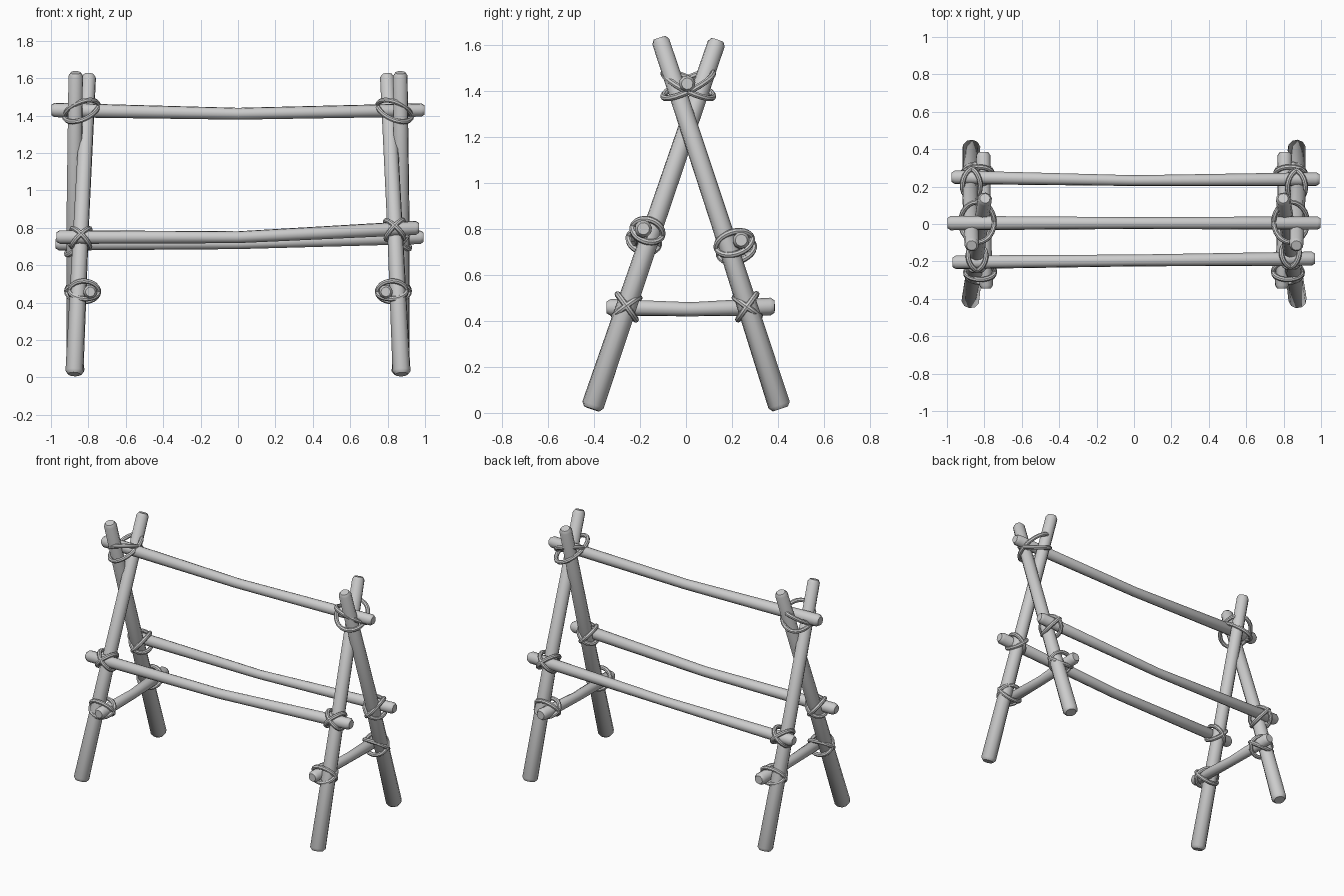
import bpy, bmesh, math
from mathutils import Vector
from mathutils.geometry import intersect_line_line

if "Cube" in bpy.data.objects:
    bpy.data.objects.remove(bpy.data.objects["Cube"])

ROPE = 0.0135


def finish(name, bm):
    bmesh.ops.recalc_face_normals(bm, faces=bm.faces)
    me = bpy.data.meshes.new(name)
    bm.to_mesh(me)
    bm.free()
    ob = bpy.data.objects.new(name, me)
    bpy.context.collection.objects.link(ob)
    bpy.ops.object.select_all(action='DESELECT')
    ob.select_set(True)
    bpy.context.view_layer.objects.active = ob
    bpy.ops.object.shade_smooth_by_angle(angle=math.radians(40))
    return ob


def bridge(bm, a, b):
    n = len(a)
    for i in range(n):
        j = (i + 1) % n
        bm.faces.new((a[i], a[j], b[j], b[i]))


def pole(name, pts, radii, sides=10):
    """Tapered pole through three points with chamfered ends."""
    p = [Vector(q) for q in pts]
    axis = (p[-1] - p[0]).normalized()
    u = axis.orthogonal().normalized()
    v = axis.cross(u)
    c = 0.018
    rings = [(p[0], radii[0] * 0.7), (p[0] + axis * c, radii[0]), (p[1], radii[1]),
             (p[2] - axis * c, radii[2]), (p[2], radii[2] * 0.7)]
    bm = bmesh.new()
    loops = []
    for o, r in rings:
        loops.append([bm.verts.new(o + r * (u * math.cos(t) + v * math.sin(t)))
                      for t in (2 * math.pi * k / sides for k in range(sides))])
    for a, b in zip(loops, loops[1:]):
        bridge(bm, a, b)
    bm.faces.new(loops[0])
    bm.faces.new(loops[-1])
    finish(name, bm)
    return p


def lashing(name, c, loops, seg=24, sides=8):
    """Rope loops: each is a pair of half-axis vectors about centre c."""
    bm = bmesh.new()
    for u, v in loops:
        w = u.cross(v).normalized()
        rings = []
        for k in range(seg):
            t = 2 * math.pi * k / seg
            tan = (v * math.cos(t) - u * math.sin(t)).normalized()
            out = tan.cross(w)
            o = c + u * math.cos(t) + v * math.sin(t)
            rings.append([bm.verts.new(o + ROPE * (out * math.cos(s) + w * math.sin(s)))
                          for s in (2 * math.pi * m / sides for m in range(sides))])
        for k in range(seg):
            bridge(bm, rings[k], rings[(k + 1) % seg])
    finish(name, bm)


def tie(name, leg, bar):
    """Cross lashing where a leg and a bar touch."""
    p, q = intersect_line_line(leg[0], leg[2], bar[0], bar[2])
    a = (leg[2] - leg[0]).normalized()
    b = (bar[2] - bar[0]).normalized()
    n = a.cross(b).normalized()
    reach = n * ((q - p).length / 2 + 0.047)
    lashing(name, (p + q) / 2,
            [(reach, (a + b).normalized() * 0.068), (reach, (a - b).normalized() * 0.068)])


# Long bars
ridge = pole("top_bar", [(-0.998, 0.005, 1.43), (0, 0.005, 1.41), (0.998, 0.005, 1.43)],
             (0.039, 0.032, 0.036))
front = pole("front_bar", [(-0.97, -0.205, 0.75), (0, -0.195, 0.75), (0.968, -0.185, 0.80)],
             (0.037, 0.032, 0.038))
back = pole("back_bar", [(-0.975, 0.25, 0.715), (0, 0.232, 0.715), (0.992, 0.24, 0.75)],
            (0.037, 0.029, 0.037))

# Crossed end frames
for side, s in (("left", -1), ("right", 1)):
    leg_r = (0.049, 0.042, 0.039)
    fl = pole(side + "_front_leg", [(s * 0.875, -0.41, 0.017), (s * 0.838, -0.137, 0.82),
                                    (s * 0.797, 0.137, 1.62)], leg_r)
    bl = pole(side + "_back_leg", [(s * 0.87, 0.41, 0.017), (s * 0.876, 0.152, 0.82),
                                   (s * 0.868, -0.115, 1.63)], leg_r)
    brace = pole(side + "_brace", [(s * 0.79, -0.345, 0.458), (s * 0.797, 0.02, 0.45),
                                   (s * 0.807, 0.385, 0.462)], (0.037, 0.031, 0.039))
    tie(side + "_front_bar_lashing", fl, front)
    tie(side + "_back_bar_lashing", bl, back)
    tie(side + "_brace_front_lashing", fl, brace)
    tie(side + "_brace_back_lashing", bl, brace)
    # Larger lashing around both leg tops and the top bar
    wide = Vector((s * 0.09, 0, -0.03))
    lashing(side + "_top_lashing", Vector((s * 0.837, 0.01, 1.425)),
            [(wide, Vector((0, 0.108, 0.05))), (wide, Vector((0, 0.108, -0.05)))])
